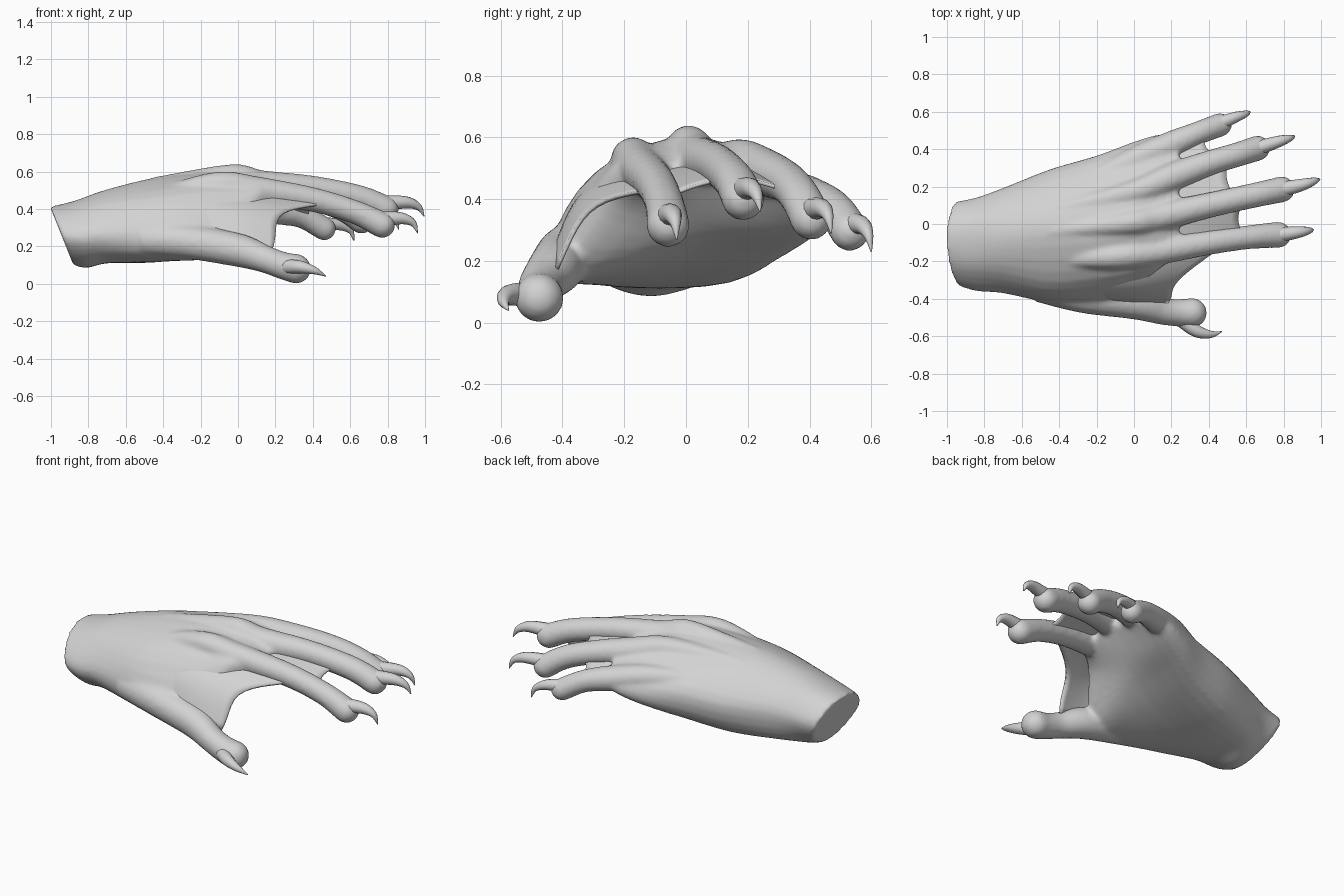
import bpy, bmesh, math
from mathutils import Vector

if "Cube" in bpy.data.objects:
    bpy.data.objects.remove(bpy.data.objects["Cube"])

skin = bpy.data.materials.new("grey_skin")
skin.diffuse_color = (0.65, 0.65, 0.65, 1)
skin.use_nodes = True
skin.node_tree.nodes["Principled BSDF"].inputs["Base Color"].default_value = skin.diffuse_color


def spline(pts, n, closed=False):
    """Catmull-Rom curve through pts, n steps per span."""
    pts = [Vector(p) for p in pts]
    m = len(pts)
    pick = (lambda i: pts[i % m]) if closed else (lambda i: pts[min(max(i, 0), m - 1)])
    out = []
    for i in range(m if closed else m - 1):
        a, b, c, d = (pick(i + k) for k in (-1, 0, 1, 2))
        for k in range(n):
            t = k / n
            out.append(0.5 * (2 * b + (c - a) * t + (2 * a - 5 * b + 4 * c - d) * t * t
                              + (3 * b - a - 3 * c + d) * t ** 3))
    return out if closed else out + [pts[-1]]


def loft(bm, rings):
    """Skin a list of closed rings and cap both ends."""
    rows = [[bm.verts.new(p) for p in r] for r in rings]
    n = len(rows[0])
    for r, s in zip(rows, rows[1:]):
        for i in range(n):
            bm.faces.new((r[i], r[(i + 1) % n], s[(i + 1) % n], s[i]))
    bm.faces.new(rows[0][::-1])
    bm.faces.new(rows[-1])


def tube(bm, pts, n=6, sides=16, round_tip=True):
    """Tapered tube through (x, y, z, radius) points."""
    path = spline(pts, n)
    if round_tip:
        end, r = path[-1].copy(), path[-1].w
        d = (path[-1].xyz - path[-2].xyz).normalized()
        for k in range(1, 6):
            a = math.radians(k * 16)
            path.append(Vector((*(end.xyz + d * r * math.sin(a)), r * math.cos(a))))
    rings = []
    for i, p in enumerate(path):
        d = (path[min(i + 1, len(path) - 1)].xyz - path[max(i - 1, 0)].xyz).normalized()
        side = d.cross(Vector((0, 0, 1))).normalized()
        up = side.cross(d)
        rings.append([p.xyz + p.w * (side * math.cos(a) + up * math.sin(a))
                      for a in (2 * math.pi * k / sides for k in range(sides))])
    loft(bm, rings)


def finish(name, bm):
    bmesh.ops.recalc_face_normals(bm, faces=bm.faces[:])
    for f in bm.faces:
        f.smooth = len(f.verts) < 8
    me = bpy.data.meshes.new(name)
    bm.to_mesh(me)
    bm.free()
    me.materials.append(skin)
    ob = bpy.data.objects.new(name, me)
    bpy.context.collection.objects.link(ob)
    return ob


# Palm sections: x, backward lean, then (y, z) from the thumb side over the back
sections = [
    (-.94, .40, [(-.25, .14), (-.33, .25), (-.24, .36), (-.10, .41), (.03, .39), (.12, .29), (.06, .17), (-.10, .10)]),
    (-.84, .20, [(-.27, .13), (-.36, .25), (-.25, .39), (-.10, .44), (.04, .42), (.14, .30), (.07, .15), (-.10, .085)]),
    (-.70, .05, [(-.30, .15), (-.37, .27), (-.26, .43), (-.08, .50), (.08, .46), (.19, .33), (.13, .15), (-.10, .11)]),
    (-.45, 0, [(-.36, .14), (-.42, .27), (-.31, .46), (-.06, .565), (.14, .51), (.29, .35), (.21, .155), (-.08, .115)]),
    (-.20, 0, [(-.40, .13), (-.44, .24), (-.29, .49), (-.03, .595), (.19, .53), (.36, .38), (.29, .20), (-.04, .16)]),
    (-.02, 0, [(-.37, .16), (-.38, .26), (-.26, .50), (0, .60), (.22, .54), (.42, .39), (.37, .25), (.02, .23)]),
    (.12, 0, [(-.20, .37), (-.25, .45), (-.20, .53), (.02, .57), (.24, .53), (.46, .40), (.42, .30), (.10, .32)]),
    (.24, 0, [(-.14, .45), (-.17, .47), (-.13, .50), (.06, .525), (.26, .50), (.47, .40), (.44, .37), (.11, .46)]),
]
outlines = [spline([(x - lean * (z - .25), y, z) for y, z in ring], 4, True)
            for x, lean, ring in sections]
columns = [spline(col, 5) for col in zip(*outlines)]
hand = bmesh.new()
loft(hand, list(zip(*columns)))

# Fingers: tendon, knuckle, joints and pad
fingers = {
    "thumb": [(-.50, -.33, .24, .09), (-.27, -.385, .225, .092), (0, -.42, .18, .09),
              (.15, -.465, .13, .074), (.24, -.475, .097, .074), (.31, -.475, .08, .08)],
    "index": [(-.45, -.19, .465, .04), (-.12, -.175, .53, .068), (.10, -.15, .50, .074),
              (.40, -.10, .45, .066), (.62, -.07, .385, .064), (.77, -.058, .315, .071)],
    "middle": [(-.45, -.04, .535, .035), (-.04, .005, .575, .064), (.12, .035, .53, .078),
               (.40, .10, .51, .068), (.65, .155, .46, .067), (.79, .185, .40, .07)],
    "ring": [(-.45, .07, .505, .04), (-.02, .165, .53, .065), (.20, .25, .49, .077),
             (.40, .325, .455, .068), (.55, .37, .405, .066), (.66, .405, .335, .068)],
    "little": [(-.30, .20, .42, .05), (0, .34, .42, .07), (.20, .425, .39, .072),
               (.34, .485, .36, .063), (.46, .53, .295, .064)],
}
for pts in fingers.values():
    tube(hand, pts)

# Blend palm and fingers into one skin
ob = finish("hand", hand)
mod = ob.modifiers.new("blend", 'REMESH')
mod.mode = 'VOXEL'
mod.voxel_size = 0.013
mod.use_smooth_shade = True
mod = ob.modifiers.new("soften", 'SMOOTH')
mod.factor = 0.5
mod.iterations = 6

# Claws
claws = {
    "thumb": [(.24, -.50, .09, .04), (.33, -.57, .09, .034), (.41, -.59, .07, .02), (.47, -.575, .04, .002)],
    "index": [(.76, -.06, .345, .042), (.87, -.045, .35, .032), (.935, -.035, .325, .019), (.96, -.03, .27, .002)],
    "middle": [(.79, .185, .43, .042), (.90, .21, .435, .032), (.965, .23, .41, .019), (.995, .24, .36, .002)],
    "ring": [(.66, .405, .365, .04), (.77, .44, .37, .031), (.835, .46, .345, .018), (.86, .47, .29, .002)],
    "little": [(.45, .535, .32, .038), (.54, .57, .315, .029), (.60, .59, .285, .017), (.62, .60, .23, .002)],
}
for name, pts in claws.items():
    bm = bmesh.new()
    tube(bm, pts, sides=12, round_tip=False)
    finish(name + "_claw", bm)


# Webs: thin sheets between neighbouring fingers with a scooped free edge
def web(name, a, b, dip, bulge, cols=12, n=6):
    pa, pb = spline(a, n), spline(b, n)
    rows = len(pa) - 1

    def at(path, t):
        i = min(int(t * rows), rows - 1)
        return path[i].lerp(path[i + 1], t * rows - i)

    bm = bmesh.new()
    grid = []
    for j in range(rows + 1):
        row = []
        for k in range(cols + 1):
            s = k / cols
            t = j / rows * (1 - dip * math.sin(math.pi * s))
            p = at(pa, t).lerp(at(pb, t), s) + Vector(bulge) * math.sin(math.pi * s)
            row.append(bm.verts.new(p))
        grid.append(row)
    for r, q in zip(grid, grid[1:]):
        for k in range(cols):
            bm.faces.new((r[k], r[k + 1], q[k + 1], q[k]))
    ob = finish(name, bm)
    mod = ob.modifiers.new("thickness", 'SOLIDIFY')
    mod.thickness = 0.012
    mod.offset = 0


web("thumb_web", [(-.25, -.41, .25), (0, -.43, .22), (.18, -.42, .17)],
    [(-.15, -.22, .49), (.10, -.19, .475), (.48, -.11, .43)], .22, (0, -.03, .04))
web("index_web", [(-.05, -.16, .50), (.30, -.11, .47), (.59, -.07, .40)],
    [(-.05, 0, .54), (.30, .08, .51), (.59, .14, .47)], .09, (0, 0, 0))
web("middle_web", [(-.05, 0, .54), (.25, .07, .52), (.55, .13, .48)],
    [(-.05, .16, .50), (.20, .25, .49), (.50, .35, .42)], .07, (0, 0, 0))
web("ring_web", [(-.05, .16, .50), (.20, .25, .49), (.47, .34, .44)],
    [(-.05, .32, .42), (.15, .41, .39), (.37, .50, .34)], .10, (0, 0, 0))
